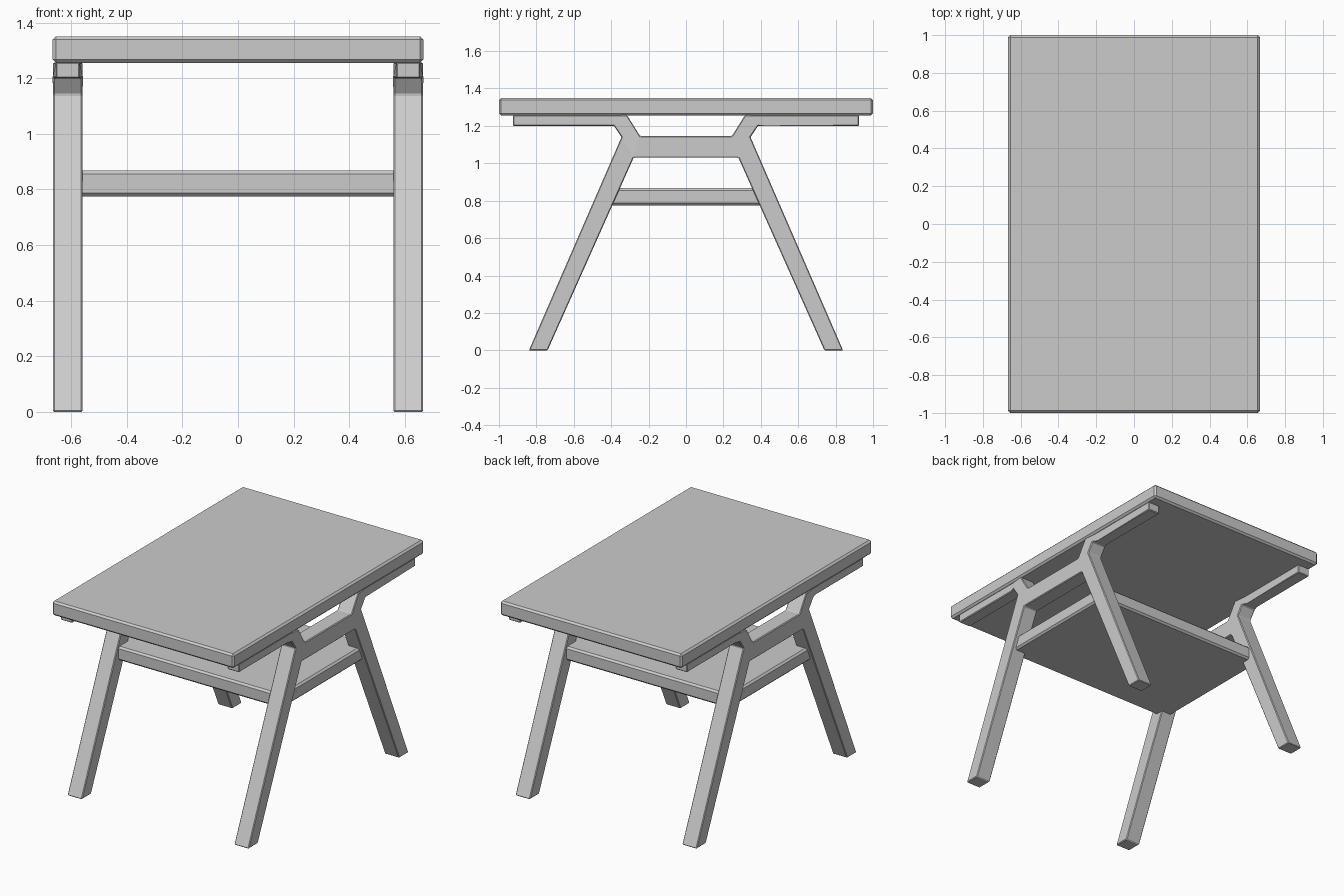
import bpy
import bmesh

old = bpy.data.objects.get("Cube")
if old:
    bpy.data.objects.remove(old, do_unlink=True)

GREY = (0.6, 0.6, 0.6, 1)
mat = bpy.data.materials.new("plain grey")
mat.use_nodes = True
mat.diffuse_color = GREY
mat.node_tree.nodes["Principled BSDF"].inputs["Base Color"].default_value = GREY


def finish(bm, name, bevel):
    """Turn a bmesh into a bevelled, flat-shaded object."""
    bmesh.ops.recalc_face_normals(bm, faces=bm.faces)
    mesh = bpy.data.meshes.new(name)
    bm.to_mesh(mesh)
    bm.free()
    mesh.materials.append(mat)
    obj = bpy.data.objects.new(name, mesh)
    bpy.context.collection.objects.link(obj)
    mod = obj.modifiers.new("edge bevel", "BEVEL")
    mod.width = bevel
    mod.segments = 1
    mod.limit_method = "ANGLE"
    mod.angle_limit = 0.45
    return obj


def slab(name, half_x, half_y, low, high, bevel):
    bm = bmesh.new()
    bmesh.ops.create_cube(bm, size=1)
    for v in bm.verts:
        v.co.x *= 2 * half_x
        v.co.y *= 2 * half_y
        v.co.z = high if v.co.z > 0 else low
    return finish(bm, name, bevel)


# Half outline of a side frame as (y, z) points
PTS = {
    "beam_top": (0, 1.145), "beam_low": (0, 1.03),
    "notch": (0.245, 1.145), "crotch": (0.28, 1.03),
    "knee": (0.345, 1.14), "foot_out": (0.84, 0), "foot_in": (0.74, 0),
    "neck_top": (0.315, 1.257), "neck_low": (0.385, 1.2),
    "arm_top": (0.4, 1.257), "arm_low": (0.42, 1.2),
    "end_top": (0.925, 1.257), "end_low": (0.925, 1.2),
}
PATCHES = [
    "beam_low crotch notch beam_top",
    "crotch foot_in foot_out knee",
    "crotch knee notch",
    "notch knee neck_low neck_top",
    "neck_top neck_low arm_low arm_top",
    "arm_top arm_low end_low end_top",
]
CENTRE, HALF, ARM_HALF = 0.612, 0.053, 0.043


def side_frame(name, side):
    """A-shaped legs, cross beam and narrower top arms in one piece."""
    bm = bmesh.new()
    for s in (-1, 1):
        for patch in PATCHES:
            corners = [PTS[p] for p in patch.split()]
            bm.faces.new([bm.verts.new((-1, s * y, z)) for y, z in corners])
    bmesh.ops.remove_doubles(bm, verts=bm.verts, dist=0.0001)
    bmesh.ops.recalc_face_normals(bm, faces=bm.faces)
    grown = bmesh.ops.extrude_face_region(bm, geom=bm.faces[:], use_keep_orig=True)
    for v in grown["geom"]:
        if isinstance(v, bmesh.types.BMVert):
            v.co.x = 1
    for v in bm.verts:
        arm = abs(v.co.y) > 0.39 and v.co.z > 1.1
        v.co.x = side * CENTRE + v.co.x * (ARM_HALF if arm else HALF)
    bmesh.ops.dissolve_limit(bm, angle_limit=0.01, verts=bm.verts, edges=bm.edges)
    return finish(bm, name, 0.011)


slab("table_top", 0.667, 1.0, 1.255, 1.35, 0.012)
slab("lower_shelf", 0.64, 0.455, 0.775, 0.867, 0.012)
for label, side in (("left", 1), ("right", -1)):
    side_frame(label + "_leg_frame", side)
